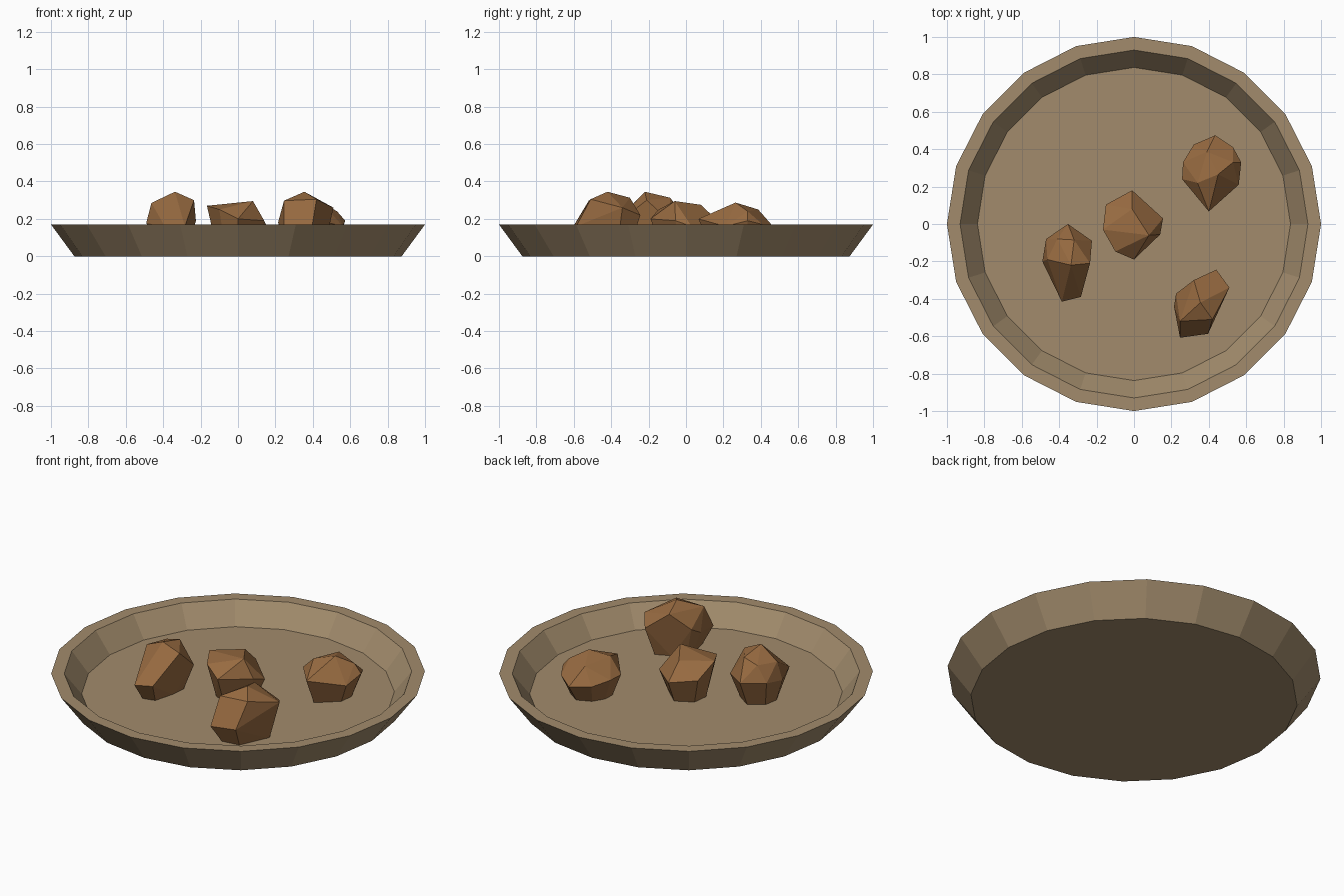
import bpy, bmesh, math

if "Cube" in bpy.data.objects:
    bpy.data.objects.remove(bpy.data.objects["Cube"])

def material(name, color):
    m = bpy.data.materials.new(name)
    m.diffuse_color = color
    m.use_nodes = True
    m.node_tree.nodes["Principled BSDF"].inputs["Base Color"].default_value = m.diffuse_color
    return m

def finish(bm, name, mat):
    bmesh.ops.recalc_face_normals(bm, faces=bm.faces)
    me = bpy.data.meshes.new(name)
    bm.to_mesh(me)
    bm.free()
    me.materials.append(mat)
    ob = bpy.data.objects.new(name, me)
    bpy.context.collection.objects.link(ob)
    return ob

FLOOR = 0.05
SIDES = 20
clay = material("clay", (0.36, 0.26, 0.15, 1))
brown = material("brown", (0.31, 0.145, 0.052, 1))

# Plate: profile rings (radius, height) from the base, over the rim, to the floor
bm = bmesh.new()
rings = []
for r, z in [(0.875, 0), (1.0, 0.17), (0.93, 0.17), (0.837, FLOOR)]:
    rings.append([bm.verts.new((r * math.sin(2 * math.pi * i / SIDES),
                                r * math.cos(2 * math.pi * i / SIDES), z))
                  for i in range(SIDES)])
for a, b in zip(rings, rings[1:]):
    for i in range(SIDES):
        j = (i + 1) % SIDES
        bm.faces.new((a[i], a[j], b[j], b[i]))
bm.faces.new(rings[0])
bm.faces.new(rings[-1])
finish(bm, "plate", clay)

# Nuggets: hull of the upper corners and a narrower underside on the plate floor
def nugget(name, pts):
    bm = bmesh.new()
    cx = (min(p[0] for p in pts) + max(p[0] for p in pts)) / 2
    cy = (min(p[1] for p in pts) + max(p[1] for p in pts)) / 2
    for x, y, z in pts:
        bm.verts.new((x, y, z))
        bm.verts.new((cx + 0.68 * (x - cx), cy + 0.68 * (y - cy), FLOOR - 0.005))
    bmesh.ops.convex_hull(bm, input=bm.verts[:])
    loose = [v for v in bm.verts if not v.link_faces]
    bmesh.ops.delete(bm, geom=loose, context='VERTS')
    bmesh.ops.dissolve_limit(bm, angle_limit=math.radians(6),
                             verts=bm.verts[:], edges=bm.edges[:])
    finish(bm, name, brown)

nugget("left_nugget", [
    (-.353, 0, .2), (-.225, -.09, .19), (-.235, -.21, .3), (-.284, -.39, .16),
    (-.386, -.415, .15), (-.49, -.2, .18), (-.47, -.08, .2), (-.463, -.19, .285),
    (-.337, -.22, .345), (-.32, -.085, .313), (-.41, -.08, .29)])
nugget("centre_nugget", [
    (-.01, .18, .18), (.155, .03, .16), (.14, -.056, .19), (0, -.19, .2),
    (-.1, -.147, .25), (-.166, -.03, .27), (-.15, .104, .2),
    (.08, -.06, .295), (-.01, .08, .275)])
nugget("back_nugget", [
    (.434, .474, .15), (.32, .425, .16), (.262, .33, .18), (.257, .24, .18),
    (.4, .067, .2), (.56, .21, .16), (.573, .33, .19), (.53, .41, .17),
    (.45, .265, .287), (.39, .386, .25), (.34, .22, .26), (.53, .33, .24)])
nugget("front_nugget", [
    (.44, -.244, .22), (.51, -.34, .26), (.396, -.587, .16), (.246, -.608, .15),
    (.214, -.442, .18), (.225, -.372, .22), (.32, -.3, .313),
    (.355, -.42, .345), (.246, -.52, .297), (.42, -.51, .305)])
